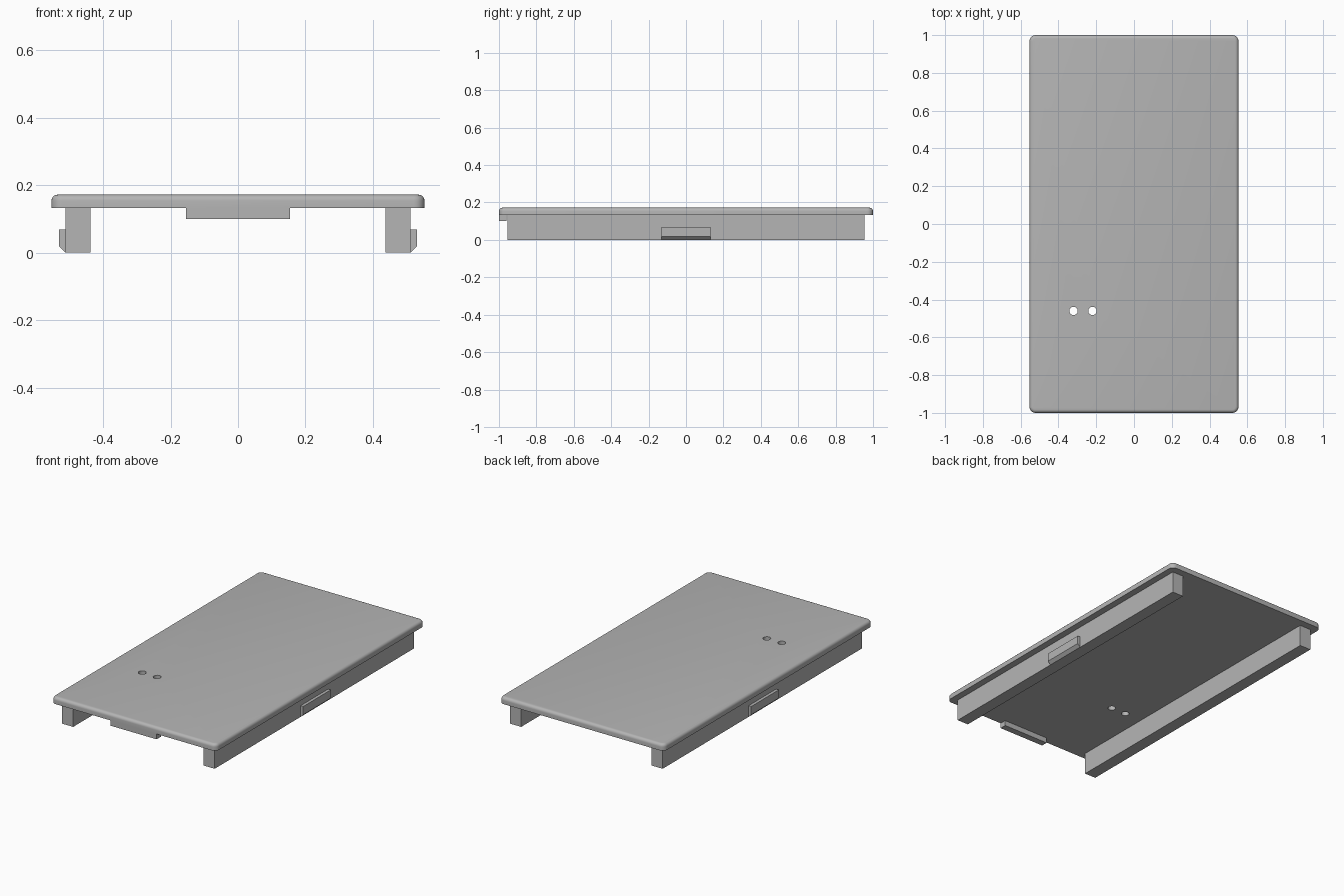
import bpy, bmesh, math

cube = bpy.data.objects.get("Cube")
if cube:
    bpy.data.objects.remove(cube, do_unlink=True)

# Single plastic colour
grey = bpy.data.materials.new("grey_plastic")
grey.use_nodes = True
COLOUR = (0.46, 0.46, 0.46, 1)
grey.diffuse_color = COLOUR
grey.node_tree.nodes["Principled BSDF"].inputs["Base Color"].default_value = COLOUR


def add_object(name, bm):
    bmesh.ops.recalc_face_normals(bm, faces=bm.faces)
    mesh = bpy.data.meshes.new(name)
    bm.to_mesh(mesh)
    bm.free()
    mesh.materials.append(grey)
    obj = bpy.data.objects.new(name, mesh)
    bpy.context.collection.objects.link(obj)
    return obj


def box_mesh(x, y, z):
    """Box from (min, max) pairs."""
    bm = bmesh.new()
    bmesh.ops.create_cube(bm, size=1)
    for v in bm.verts:
        v.co = [lim[0] if c < 0 else lim[1] for c, lim in zip(v.co, (x, y, z))]
    return bm


def bevel(bm, edges, radius, segments):
    bmesh.ops.bevel(bm, geom=edges, offset=radius, segments=segments,
                    profile=0.5, affect='EDGES')


def select_only(obj):
    bpy.ops.object.select_all(action='DESELECT')
    obj.select_set(True)
    bpy.context.view_layer.objects.active = obj


W, L, UNDER, TOP = 0.553, 1.0, 0.132, 0.172

# Cover plate: rounded corners, then a rounded upper rim
bm = box_mesh((-W, W), (-L, L), (UNDER, TOP))
bevel(bm, [e for e in bm.edges
           if abs(e.verts[0].co.z - e.verts[1].co.z) > 0.01], 0.032, 6)
bevel(bm, [e for e in bm.edges
           if all(v.co.z > TOP - 0.001 for v in e.verts)], 0.018, 5)
plate = add_object("cover_plate", bm)

# Two round through holes
bm = bmesh.new()
for x in (-0.32, -0.22):
    ring = bmesh.ops.create_cone(bm, cap_ends=True, segments=32,
                                 radius1=0.022, radius2=0.022, depth=0.2)
    bmesh.ops.translate(bm, verts=ring["verts"], vec=(x, -0.46, UNDER))
cutter = add_object("hole_cutter", bm)
cutter.hide_render = True
cut = plate.modifiers.new("holes", 'BOOLEAN')
cut.operation = 'DIFFERENCE'
cut.solver = 'EXACT'
cut.object = cutter
select_only(plate)
bpy.ops.object.modifier_apply(modifier=cut.name)
bpy.data.objects.remove(cutter, do_unlink=True)
bpy.ops.object.shade_smooth_by_angle(angle=math.radians(35))

# Side rails with snap clips, chamfered at the bottom
for side, s in (("left", 1), ("right", -1)):
    add_object(side + "_rail", box_mesh(sorted((s * 0.437, s * 0.512)),
                                        (-0.955, 0.955), (0, UNDER)))
    bm = bmesh.new()
    section = [(0.512, 0.0), (0.53, 0.018), (0.53, 0.068), (0.512, 0.068)]
    face = bm.faces.new([bm.verts.new((s * x, -0.132, z)) for x, z in section])
    ext = bmesh.ops.extrude_face_region(bm, geom=[face])
    bmesh.ops.translate(bm, vec=(0, 0.264, 0), verts=[
        g for g in ext["geom"] if isinstance(g, bmesh.types.BMVert)])
    add_object(side + "_clip", bm)

# Locating lip under the front edge
add_object("front_lip", box_mesh((-0.154, 0.154), (-L, -0.96), (0.1, UNDER)))
